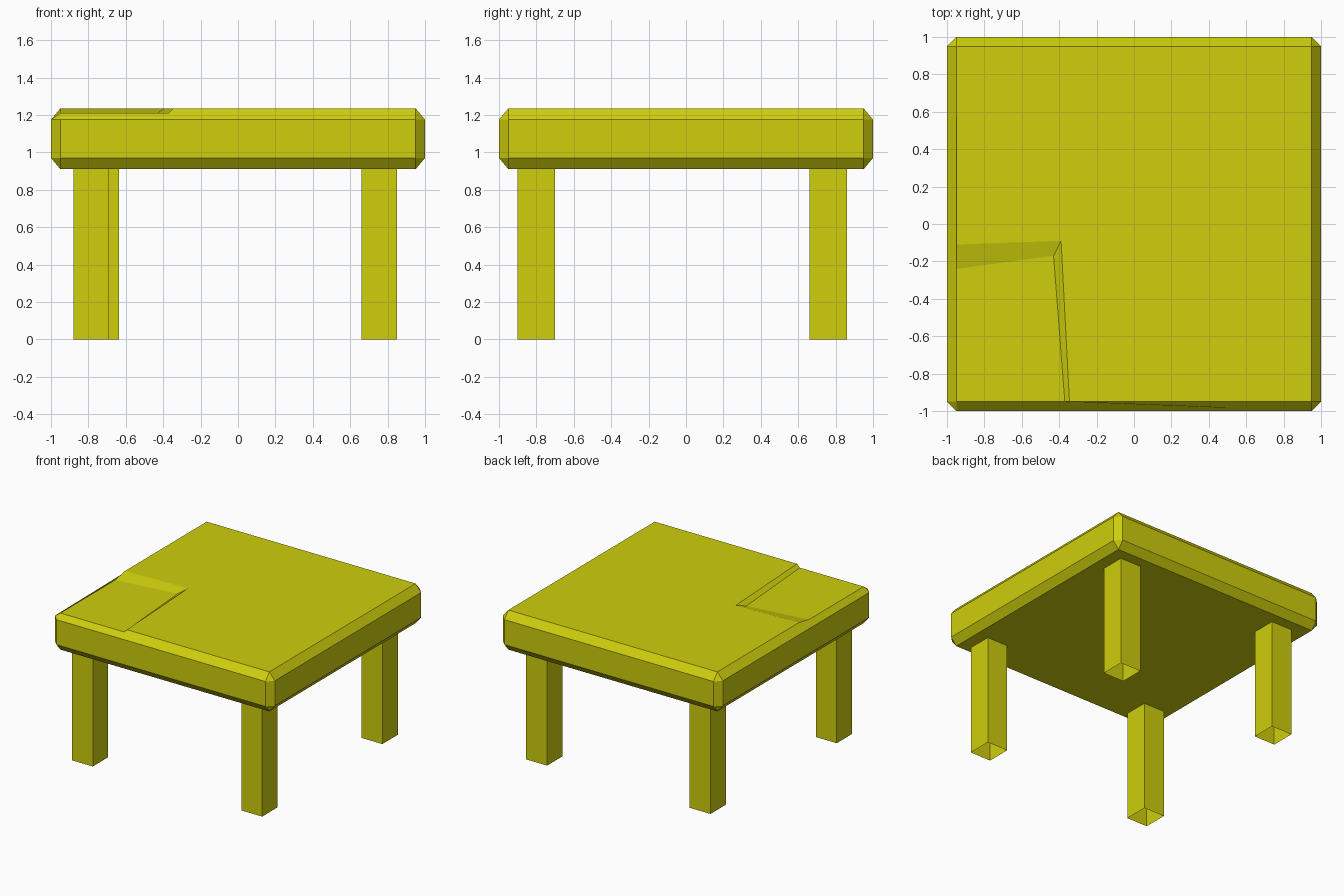
import bpy, bmesh

if "Cube" in bpy.data.objects:
    bpy.data.objects.remove(bpy.data.objects["Cube"])

yellow = bpy.data.materials.new("yellow")
yellow.diffuse_color = (0.62, 0.62, 0.004, 1)
yellow.use_nodes = True
yellow.node_tree.nodes["Principled BSDF"].inputs["Base Color"].default_value = yellow.diffuse_color


def make_object(name, bm):
    bmesh.ops.recalc_face_normals(bm, faces=bm.faces)
    mesh = bpy.data.meshes.new(name)
    bm.to_mesh(mesh)
    bm.free()
    mesh.materials.append(yellow)
    obj = bpy.data.objects.new(name, mesh)
    bpy.context.collection.objects.link(obj)
    return obj


# Tabletop: chamfered slab with a shallow dent in the front left corner
O, I = 1.0, 0.95                       # outer and chamfered half widths
Z0, Z1, Z2, Z3, DENT = 0.91, 0.97, 1.175, 1.235, 1.21
bm = bmesh.new()


def verts(points, z):
    return [bm.verts.new((x, y, z)) for x, y in points]


octagon = [(-I, -O), (I, -O), (O, -I), (O, I), (I, O), (-I, O), (-O, I), (-O, -I)]
square = [(-I, -I), (I, -I), (I, I), (-I, I)]
bottom = verts(square, Z0)
low, high = verts(octagon, Z1), verts(octagon, Z2)
fr, br, bl = verts(square[1:], Z3)
rim_f, rim_c, rim_l = verts([(-0.345, -I), (-0.39, -0.09), (-I, -0.11)], Z3)
fl, in_f, in_c, in_l = verts([(-I, -I), (-0.37, -I), (-0.43, -0.17), (-I, -0.24)], DENT)

# side walls and lower chamfer
for i in range(8):
    j = (i + 1) % 8
    bm.faces.new((low[i], low[j], high[j], high[i]))
for i in range(4):
    j = (i + 1) % 4
    bm.faces.new((bottom[i], bottom[j], low[2 * i + 1], low[2 * i]))
    bm.faces.new((bottom[i], low[2 * i], low[2 * i - 1]))
bm.faces.new(bottom[::-1])

# upper chamfer, following the dent on the front and left
for face in (
    (high[0], high[1], fr, rim_f, in_f, fl), (high[2], high[3], br, fr),
    (high[4], high[5], bl, br), (high[6], high[7], fl, in_l, rim_l, bl),
    (high[7], high[0], fl), (high[1], high[2], fr),
    (high[3], high[4], br), (high[5], high[6], bl),
    # dent floor, its two slopes, and the flat top around it
    (fl, in_f, in_c, in_l), (in_f, rim_f, rim_c, in_c), (in_c, rim_c, rim_l, in_l),
    (rim_f, fr, br, rim_c), (rim_c, br, bl, rim_l),
):
    bm.faces.new(face)
make_object("tabletop", bm)

# Legs: square tubes, open at the bottom
W = 0.19
for name, x, y in (
    ("front_left_leg", -0.785, -0.80), ("front_right_leg", 0.755, -0.80),
    ("back_left_leg", -0.73, 0.76), ("back_right_leg", 0.755, 0.76),
):
    bm = bmesh.new()
    bmesh.ops.create_cube(bm, size=1)
    bm.normal_update()
    ends = [f for f in bm.faces if abs(f.normal.z) > 0.5]
    bmesh.ops.delete(bm, geom=ends, context='FACES_ONLY')
    bmesh.ops.scale(bm, vec=(W, W + 0.01, Z0), verts=bm.verts)
    bmesh.ops.translate(bm, vec=(x, y, Z0 / 2), verts=bm.verts)
    make_object(name, bm)
